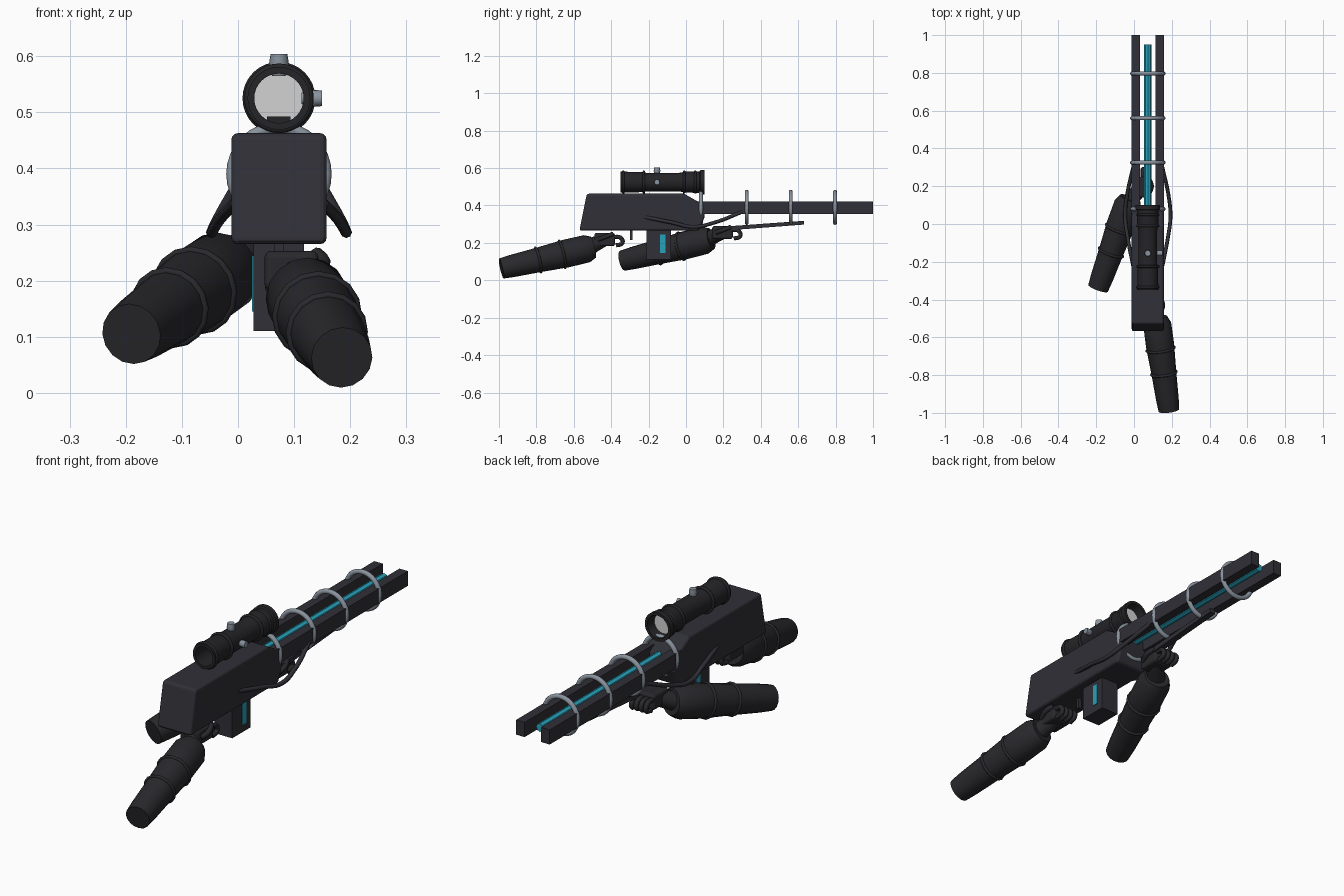
import bpy, bmesh, math
from mathutils import Vector

if "Cube" in bpy.data.objects:
    bpy.data.objects.remove(bpy.data.objects["Cube"], do_unlink=True)

CX = 0.073  # centre line of the weapon


def material(name, rgb):
    m = bpy.data.materials.new(name)
    m.use_nodes = True
    m.diffuse_color = (*rgb, 1)
    m.node_tree.nodes["Principled BSDF"].inputs["Base Color"].default_value = (*rgb, 1)
    return m


BODY = material("gunmetal", (0.029, 0.029, 0.038))
SLEEVE = material("dark sleeve", (0.022, 0.022, 0.026))
SCOPE = material("scope black", (0.018, 0.018, 0.021))
METAL = material("grey metal", (0.25, 0.29, 0.34))
GLOW = material("cyan glow", (0.02, 0.36, 0.5))
GLASS = material("pale glass", (0.65, 0.65, 0.65))


def finish(name, bm, mat, smooth=False, bevel=0):
    bmesh.ops.recalc_face_normals(bm, faces=bm.faces)
    mesh = bpy.data.meshes.new(name)
    bm.to_mesh(mesh)
    bm.free()
    ob = bpy.data.objects.new(name, mesh)
    bpy.context.collection.objects.link(ob)
    mesh.materials.append(mat)
    if bevel:
        mod = ob.modifiers.new("bevel", "BEVEL")
        mod.width, mod.segments = bevel, 3
    if smooth:
        bpy.ops.object.select_all(action="DESELECT")
        ob.select_set(True)
        bpy.context.view_layer.objects.active = ob
        bpy.ops.object.shade_smooth_by_angle(angle=math.radians(35))
    return ob


def prism(name, outline, x0, x1, mat, bevel=0):
    """Side outline in (y, z) extruded across x."""
    bm = bmesh.new()
    face = bm.faces.new([bm.verts.new((x0, y, z)) for y, z in outline])
    new = bmesh.ops.extrude_face_region(bm, geom=[face])["geom"]
    bmesh.ops.translate(bm, vec=(x1 - x0, 0, 0),
                        verts=[v for v in new if isinstance(v, bmesh.types.BMVert)])
    return finish(name, bm, mat, bevel=bevel)


def box(name, x, y, z, mat, bevel=0):
    return prism(name, [(y[0], z[0]), (y[1], z[0]), (y[1], z[1]), (y[0], z[1])],
                 x[0], x[1], mat, bevel)


def lathe(name, a, b, stations, mat, sides=16, closed=False):
    """Rings of radius r at fraction t from a to b; closed joins last to first."""
    a, b = Vector(a), Vector(b)
    turn = (b - a).to_track_quat("Z", "Y")
    bm = bmesh.new()
    rings = []
    for t, r in stations:
        rings.append([bm.verts.new(a.lerp(b, t) + turn @ Vector(
            (r * math.cos(i * math.tau / sides), r * math.sin(i * math.tau / sides), 0)))
            for i in range(sides)])
    pairs = list(zip(rings, rings[1:]))
    if closed:
        pairs.append((rings[-1], rings[0]))
    else:
        bm.faces.new(rings[0])
        bm.faces.new(rings[-1])
    for p, q in pairs:
        for i in range(sides):
            j = (i + 1) % sides
            bm.faces.new((p[i], p[j], q[j], q[i]))
    return finish(name, bm, mat, smooth=True)


def ring(name, centre, axis, major, minor, mat, segments=32):
    bpy.ops.mesh.primitive_torus_add(major_radius=major, minor_radius=minor,
                                     major_segments=segments, minor_segments=10, location=centre)
    ob = bpy.context.object
    ob.name = name
    ob.rotation_euler = Vector(axis).to_track_quat("Z", "Y").to_euler()
    ob.data.materials.append(mat)
    bpy.ops.object.shade_smooth()


def tube(name, points, radius, mat):
    curve = bpy.data.curves.new(name, "CURVE")
    curve.dimensions = "3D"
    curve.bevel_depth, curve.bevel_resolution = radius, 2
    curve.use_fill_caps = True
    s = curve.splines.new("BEZIER")
    s.bezier_points.add(len(points) - 1)
    for p, co in zip(s.bezier_points, points):
        p.co = co
        p.handle_left_type = p.handle_right_type = "AUTO"
    curve.materials.append(mat)
    bpy.context.collection.objects.link(bpy.data.objects.new(name, curve))


# Stock and receiver
prism("stock", [(-0.57, 0.265), (-0.53, 0.463), (-0.01, 0.463), (0.1, 0.4), (0.1, 0.34), (0.07, 0.265)],
      CX - 0.085, CX + 0.085, BODY, 0.012)

# Twin rails, glowing core and lower rod
for side, name in ((-1, "right_rail"), (1, "left_rail")):
    edges = sorted((CX + side * 0.042, CX + side * 0.085))
    box(name, edges, (0.05, 1), (0.355, 0.422), BODY)
lathe("glowing_core", (CX, 0.08, 0.39), (CX, 0.95, 0.39), [(0, 0.019), (1, 0.019)], GLOW, 8)
prism("lower_rod", [(0.2, 0.265), (0.63, 0.298), (0.63, 0.318), (0.2, 0.287)],
      CX - 0.015, CX + 0.015, BODY)

# Coil rings around the rails
for i, y in enumerate((0.08, 0.325, 0.56, 0.797)):
    ring(f"coil_ring_{i + 1}", (CX, y, 0.39), (0, 1, 0), 0.083, 0.011, METAL)

# Side hoses, mirrored
for side, name in ((-1, "right_hose"), (1, "left_hose")):
    tube(name, [(CX + side * x, y, z) for x, y, z in
                ((0.078, -0.22, 0.338), (0.105, -0.08, 0.31), (0.12, 0.04, 0.286),
                 (0.11, 0.15, 0.308), (0.075, 0.31, 0.37))], 0.01, BODY)

# Magazine with side windows, and trigger
box("magazine", (CX - 0.045, CX + 0.045), (-0.21, -0.08), (0.11, 0.28), BODY)
for side, name in ((-1, "right_window"), (1, "left_window")):
    x = CX + side * 0.045
    box(name, (x - 0.003, x + 0.003), (-0.14, -0.11), (0.145, 0.245), GLOW)
box("trigger", (CX - 0.008, CX + 0.008), (-0.3, -0.285), (0.215, 0.27), BODY)

# Scope: hollow lathe, bands, glass, knobs
SZ = 0.525
lathe("scope_tube", (CX, -0.35, SZ), (CX, 0.1, SZ),
      [(0, 0.056), (0.25, 0.054), (0.3, 0.05), (0.7, 0.05), (0.78, 0.056), (0.94, 0.058),
       (0.95, 0.065), (1, 0.065), (1, 0.052), (0.9, 0.044), (0, 0.044)], SCOPE, 32, True)
for i, y in enumerate((-0.335, -0.225, -0.01, 0.05)):
    ring(f"scope_band_{i + 1}", (CX, y, SZ), (0, 1, 0), 0.055, 0.007, SCOPE)
lathe("scope_glass", (CX, 0.055, SZ), (CX, 0.06, SZ), [(0, 0.047), (1, 0.047)], GLASS, 32)
box("scope_sight_block", (CX - 0.021, CX + 0.021), (-0.02, 0.02), (0.475, 0.493), SCOPE)
lathe("top_knob", (CX, -0.155, 0.565), (CX, -0.155, 0.604), [(0, 0.012), (0.5, 0.018), (1, 0.015)], METAL)
lathe("side_knob", (CX + 0.04, -0.155, SZ), (CX + 0.077, -0.155, SZ), [(0, 0.01), (0.5, 0.015), (1, 0.014)], METAL)

# Sleeved forearms with cuff bands
SLEEVE_SHAPE = [(0, 0.055), (0.12, 0.06), (0.4, 0.066), (0.7, 0.075), (0.93, 0.074), (1, 0.058)]
for name, a, b in (("left", (0.185, -0.987, 0.063), (0.118, -0.495, 0.177)),
                   ("right", (-0.19, -0.34, 0.105), (-0.02, 0.135, 0.222))):
    lathe(name + "_sleeve", a, b, SLEEVE_SHAPE, SLEEVE)
    a, b = Vector(a), Vector(b)
    for i, (t, r) in enumerate(((0.4, 0.067), (0.66, 0.074))):
        ring(f"{name}_sleeve_band_{i + 1}", a.lerp(b, t), b - a, r, 0.007, SLEEVE, 16)


# Gloved hands: wrist, palm, curled fingers, thumb
def hand(name, wrist, x, y, z):
    lathe(name + "_wrist", wrist, (x, y + 0.05, z), [(0, 0.042), (1, 0.038)], SLEEVE, 12)
    box(name + "_palm", (x - 0.048, x + 0.048), (y, y + 0.11), (z - 0.035, z + 0.035), SLEEVE, 0.012)
    for i in range(4):
        fx = x - 0.036 + i * 0.024
        tube(f"{name}_finger_{i + 1}", [(fx, y + 0.1, z + 0.015), (fx, y + 0.142, z + 0.008),
                                       (fx, y + 0.15, z - 0.018), (fx, y + 0.115, z - 0.032)],
             0.011, SLEEVE)
    tube(name + "_thumb", [(x + 0.045, y + 0.02, z), (x + 0.058, y + 0.06, z + 0.015),
                           (x + 0.045, y + 0.1, z + 0.03)], 0.012, SLEEVE)


hand("left_hand", (0.118, -0.51, 0.18), 0.095, -0.49, 0.218)
hand("right_hand", (-0.025, 0.12, 0.222), 0.035, 0.14, 0.255)
